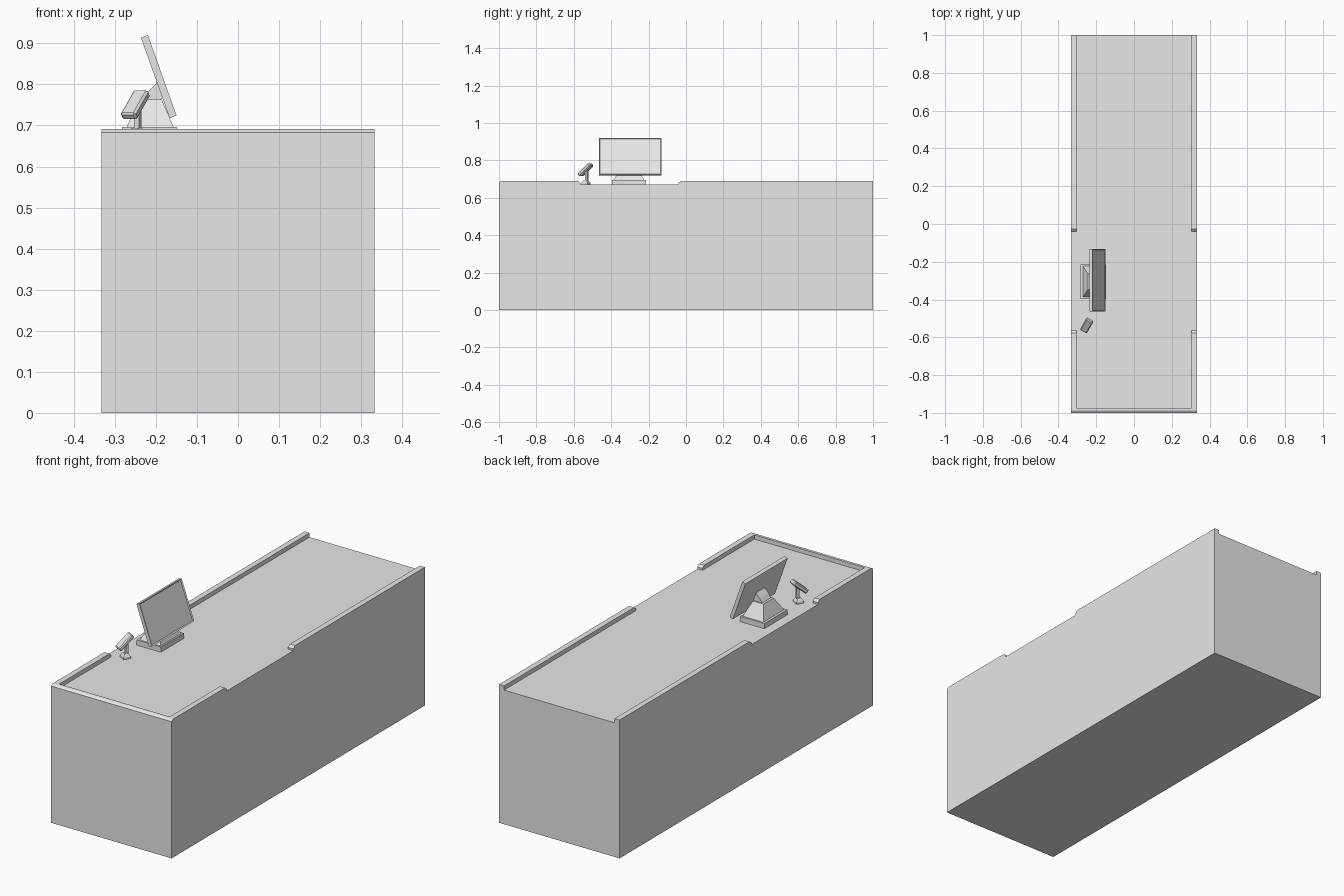
import bpy, bmesh
from mathutils import Matrix, Vector

old = bpy.data.objects.get("Cube")
if old:
    bpy.data.objects.remove(old, do_unlink=True)

GREY = bpy.data.materials.new("light_grey")
GREY.use_nodes = True
GREY.diffuse_color = (0.8, 0.8, 0.8, 1)
GREY.node_tree.nodes["Principled BSDF"].inputs["Base Color"].default_value = (0.8, 0.8, 0.8, 1)


def finish(name, bm):
    bmesh.ops.recalc_face_normals(bm, faces=bm.faces)
    mesh = bpy.data.meshes.new(name)
    bm.to_mesh(mesh)
    bm.free()
    mesh.materials.append(GREY)
    obj = bpy.data.objects.new(name, mesh)
    bpy.context.collection.objects.link(obj)
    return obj


def box(name, size, centre, top=1.0, turn=Matrix()):
    """Box whose upper face is scaled by top, for tapered blocks."""
    bm = bmesh.new()
    bmesh.ops.create_cube(bm, size=1)
    for v in bm.verts:
        if v.co.z > 0:
            v.co.x *= top
            v.co.y *= top
        v.co = turn @ Vector(a * b for a, b in zip(v.co, size)) + Vector(centre)
    return finish(name, bm)


def prism(name, outline, axis, lo, hi):
    """Extrude an outline along x (points are y, z) or y (points are x, z)."""
    def place(a, b, t):
        return (t, a, b) if axis == "x" else (a, t, b)
    bm = bmesh.new()
    face = bm.faces.new([bm.verts.new(place(a, b, lo)) for a, b in outline])
    out = bmesh.ops.extrude_face_region(bm, geom=[face])
    verts = [g for g in out["geom"] if isinstance(g, bmesh.types.BMVert)]
    bmesh.ops.translate(bm, verts=verts, vec=place(0, 0, hi - lo))
    return finish(name, bm)


# Counter block with its raised rim
W, DESK, RIM, INNER = 0.333, 0.67, 0.691, 0.305
box("counter", (2 * W, 2, DESK), (0, 0, DESK / 2))
prism("front_rail", [(-1, DESK), (-1, 0.683), (-0.988, RIM), (-0.975, RIM), (-0.975, DESK)], "x", -W, W)
front_part = [(-0.975, DESK), (-0.975, RIM), (-0.578, RIM), (-0.565, 0.68), (-0.565, DESK)]
back_part = [(1, DESK), (1, RIM), (-0.026, RIM), (-0.04, 0.68), (-0.04, DESK)]
for side, lo, hi in (("left", INNER, W), ("right", -W, -INNER)):
    prism(side + "_front_rail", front_part, "x", lo, hi)
    prism(side + "_back_rail", back_part, "x", lo, hi)

# Monitor stand: foot, tapered pedestal and neck
MY = -0.305
box("monitor_foot", (0.134, 0.182, 0.026), (-0.216, MY, 0.683))
box("monitor_pedestal", (0.114, 0.164, 0.067), (-0.214, MY, 0.7295), top=0.5)
prism("monitor_neck", [(-0.232, 0.762), (-0.217, 0.784), (-0.196, 0.806), (-0.183, 0.772), (-0.188, 0.762)],
      "y", MY - 0.035, MY + 0.035)

# Tilted monitor panel with a recessed screen
bm = bmesh.new()
bmesh.ops.create_cube(bm, size=1)
bmesh.ops.scale(bm, verts=bm.verts, vec=(0.018, 0.333, 0.208))
screen = max(bm.faces, key=lambda f: f.calc_center_median().x)
bmesh.ops.inset_region(bm, faces=[screen], thickness=0.008)
bmesh.ops.translate(bm, verts=screen.verts, vec=(-0.004, 0, 0))
tilt = Matrix.Rotation(-0.342, 4, "Y")
bmesh.ops.transform(bm, verts=bm.verts, matrix=Matrix.Translation((-0.193, -0.298, 0.819)) @ tilt)
finish("monitor_panel", bm)

# Small scanner: foot, stem and slanted head
along = Vector((0.04, 0.07, 0.07)).normalized()
across = Vector((0.07, -0.04, 0)).normalized()
turn = Matrix((across, along, across.cross(along))).transposed()
swivel = Matrix.Rotation(-0.52, 3, "Z")
box("scanner_foot", (0.036, 0.036, 0.01), (-0.247, -0.535, 0.675), turn=swivel)
box("scanner_foot_top", (0.036, 0.036, 0.014), (-0.247, -0.535, 0.687), top=0.5, turn=swivel)
box("scanner_stem", (0.013, 0.013, 0.055), (-0.244, -0.531, 0.718), turn=swivel)
head = box("scanner_head", (0.042, 0.09, 0.022), (-0.25, -0.537, 0.75), turn=turn)
bevel = head.modifiers.new("edge_chamfer", "BEVEL")
bevel.width = 0.005
bevel.segments = 1
